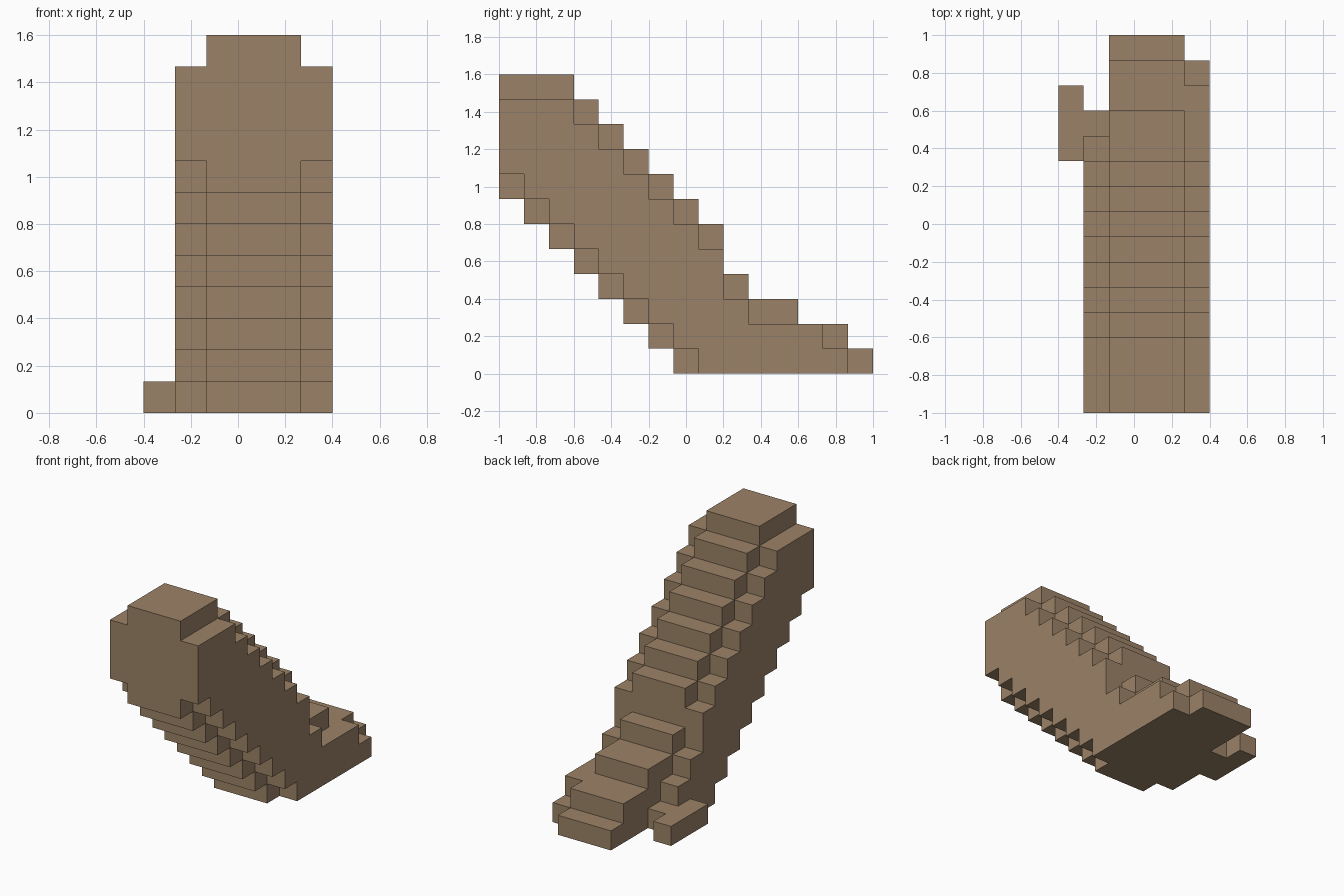
import bpy, bmesh, math

cube = bpy.data.objects.get("Cube")
if cube:
    bpy.data.objects.remove(cube, do_unlink=True)

U = 2 / 15                     # block size
ORIGIN = (-0.4, -1.0, 0.0)     # lowest corner of the block grid

# (bottom, top) block heights for each step from front (-y) to back (+y)
core = [(7, 12), (6, 12), (5, 12), (4, 11), (3, 10), (2, 9), (1, 8), (0, 7),
        (0, 6), (0, 4), (0, 3), (0, 3), (0, 2), (0, 2), (0, 1)]
# the sides are the core trimmed by one block along its upper and lower edges
shank_side = [(b + 1, t - 1) for b, t in core[:8]] + [(0, 5), (0, 3), (0, 2)]
left_side = shank_side + [(0, 2), (0, 2), (0, 1)]
right_side = shank_side + [(0, 1)]
small_toe = [(0, 0)] * 10 + [(0, 1)] * 3

columns = [small_toe, right_side, core, core, core, left_side]
cells = {(i, j, k) for i, col in enumerate(columns)
         for j, (b, t) in enumerate(col) for k in range(b, t)}

# skin: one square on every exposed block side
bm = bmesh.new()
verts = {}


def corner(p):
    if p not in verts:
        verts[p] = bm.verts.new([o + U * c for o, c in zip(ORIGIN, p)])
    return verts[p]


for cell in sorted(cells):
    for axis in range(3):
        for side in (0, 1):
            near = list(cell)
            near[axis] += 1 if side else -1
            if tuple(near) in cells:
                continue
            ring = []
            for a, b in ((0, 0), (1, 0), (1, 1), (0, 1)):
                p = list(cell)
                p[axis] += side
                p[(axis + 1) % 3] += a
                p[(axis + 2) % 3] += b
                ring.append(corner(tuple(p)))
            bm.faces.new(ring if side else ring[::-1])

# merge the squares into large flat faces
bmesh.ops.dissolve_limit(bm, angle_limit=math.radians(1),
                         verts=bm.verts[:], edges=bm.edges[:])

mesh = bpy.data.meshes.new("stepped_leg")
bm.to_mesh(mesh)
bm.free()
leg = bpy.data.objects.new("stepped_leg", mesh)
bpy.context.collection.objects.link(leg)

# single flat brown
brown = bpy.data.materials.new("tan_brown")
brown.use_nodes = True
colour = (0.33, 0.225, 0.135, 1)
brown.diffuse_color = colour
bsdf = next(n for n in brown.node_tree.nodes if n.type == 'BSDF_PRINCIPLED')
bsdf.inputs["Base Color"].default_value = colour
bsdf.inputs["Roughness"].default_value = 0.9
mesh.materials.append(brown)
